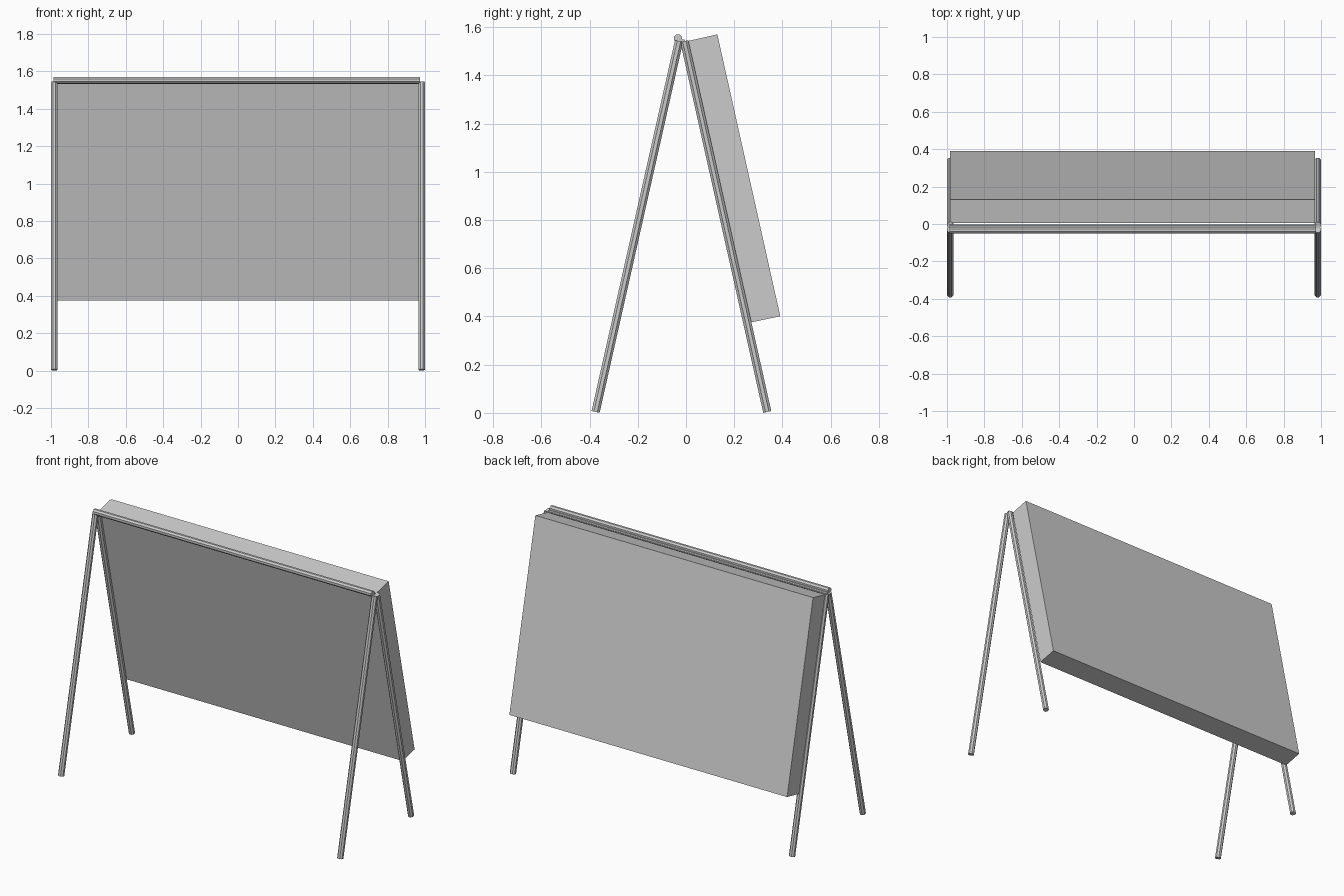
import bpy, bmesh
from mathutils import Vector, Matrix
from math import pi

if "Cube" in bpy.data.objects:
    bpy.data.objects.remove(bpy.data.objects["Cube"])


def tube(name, a, b, radius, sides=8):
    """Flat-sided rod with capped ends between two points."""
    a, b = Vector(a), Vector(b)
    d = b - a
    bm = bmesh.new()
    m = (Matrix.Translation((a + b) / 2)
         @ d.to_track_quat('Z', 'Y').to_matrix().to_4x4()
         @ Matrix.Rotation(pi / sides, 4, 'Z'))
    bmesh.ops.create_cone(bm, cap_ends=True, segments=sides, radius1=radius,
                          radius2=radius, depth=d.length, matrix=m)
    finish(name, bm)


def finish(name, bm):
    bmesh.ops.recalc_face_normals(bm, faces=bm.faces)
    me = bpy.data.meshes.new(name)
    bm.to_mesh(me)
    bm.free()
    bpy.context.collection.objects.link(bpy.data.objects.new(name, me))


# Splayed legs, one front and one back on each side
R = 0.0185
for side, s in (("left", -1), ("right", 1)):
    x = 0.982 * s
    tube("front_leg_" + side, (x, -0.375, 0.004), (x, -0.029, 1.542), R)
    tube("back_leg_" + side, (x, 0.337, 0.004), (x, -0.007, 1.542), R)

# Crossbars along the top
tube("front_crossbar", (-0.987, -0.033, 1.553), (0.972, -0.033, 1.553), R)
tube("back_crossbar", (-0.987, -0.012, 1.541), (0.972, -0.012, 1.541), 0.009)

# Thick leaning panel: side profile swept across the width
profile = [(0.006, 1.542), (0.13, 1.57), (0.391, 0.401), (0.268, 0.375)]
bm = bmesh.new()
face = bm.faces.new([bm.verts.new((-0.985, y, z)) for y, z in profile])
ext = bmesh.ops.extrude_face_region(bm, geom=[face])
bmesh.ops.translate(bm, vec=(1.954, 0, 0),
                    verts=[v for v in ext["geom"] if isinstance(v, bmesh.types.BMVert)])
finish("panel", bm)
